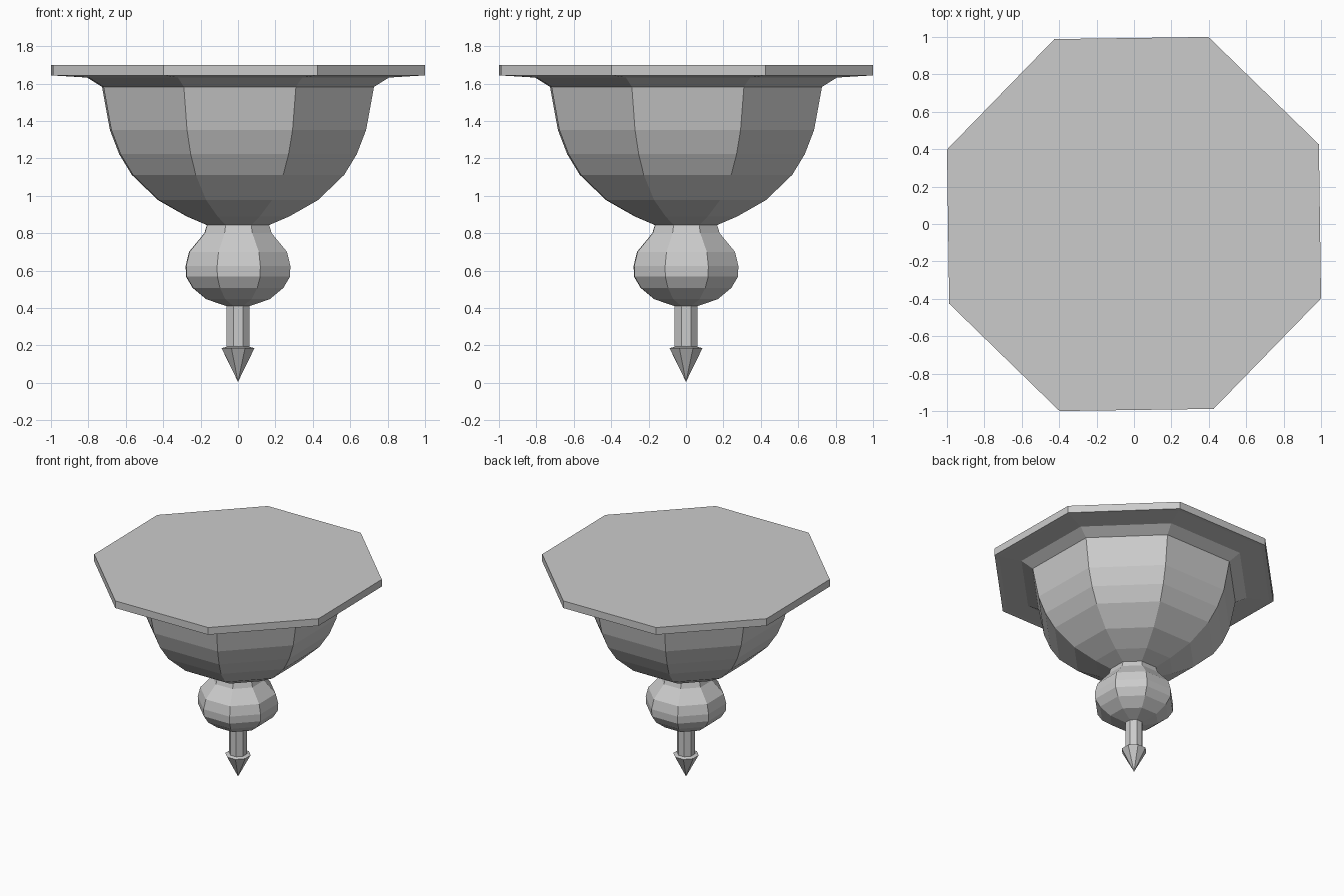
import bpy, bmesh
from math import cos, sin, radians

if "Cube" in bpy.data.objects:
    bpy.data.objects.remove(bpy.data.objects["Cube"])

SIDES = 8
TURN = radians(23.3)            # the octagon sits slightly off square
FIT = 1 / cos(radians(21.7))    # measured half width -> corner radius


def turned(name, profile):
    """Lathe a bottom-to-top profile of (half width, z) into a closed 8-sided solid."""
    bm = bmesh.new()
    rings = []
    for w, z in profile:
        if w == 0:
            rings.append([bm.verts.new((0, 0, z))] * SIDES)
        else:
            r = w * FIT
            rings.append([bm.verts.new((r * cos(TURN + k * 2 * 3.14159265 / SIDES),
                                        r * sin(TURN + k * 2 * 3.14159265 / SIDES), z))
                          for k in range(SIDES)])
    for low, high in zip(rings, rings[1:]):
        for k in range(SIDES):
            n = (k + 1) % SIDES
            bm.faces.new(list(dict.fromkeys((low[k], low[n], high[n], high[k]))))
    if profile[0][0] > 0:
        bm.faces.new(rings[0][::-1])
    if profile[-1][0] > 0:
        bm.faces.new(rings[-1])
    bmesh.ops.recalc_face_normals(bm, faces=bm.faces)
    mesh = bpy.data.meshes.new(name)
    bm.to_mesh(mesh)
    bm.free()
    obj = bpy.data.objects.new(name, mesh)
    bpy.context.collection.objects.link(obj)
    return obj


# Pointed finial tip
turned("finial_tip", [(0, 0.005), (0.088, 0.185), (0.06, 0.193)])

# Thin stem
turned("stem", [(0.061, 0.19), (0.061, 0.415)])

# Rounded knob with a narrower neck
turned("knob", [(0.061, 0.41), (0.17, 0.447), (0.243, 0.508), (0.278, 0.567),
                (0.28, 0.625), (0.262, 0.70), (0.18, 0.80), (0.166, 0.845)])

# Bowl body flaring out to the slab
turned("bowl", [(0.166, 0.843), (0.275, 0.89), (0.428, 0.977), (0.568, 1.112),
                (0.635, 1.222), (0.685, 1.352), (0.727, 1.582), (0.807, 1.632),
                (0.97, 1.642)])

# Flat top slab
turned("top_slab", [(1.0, 1.642), (1.0, 1.70)])
